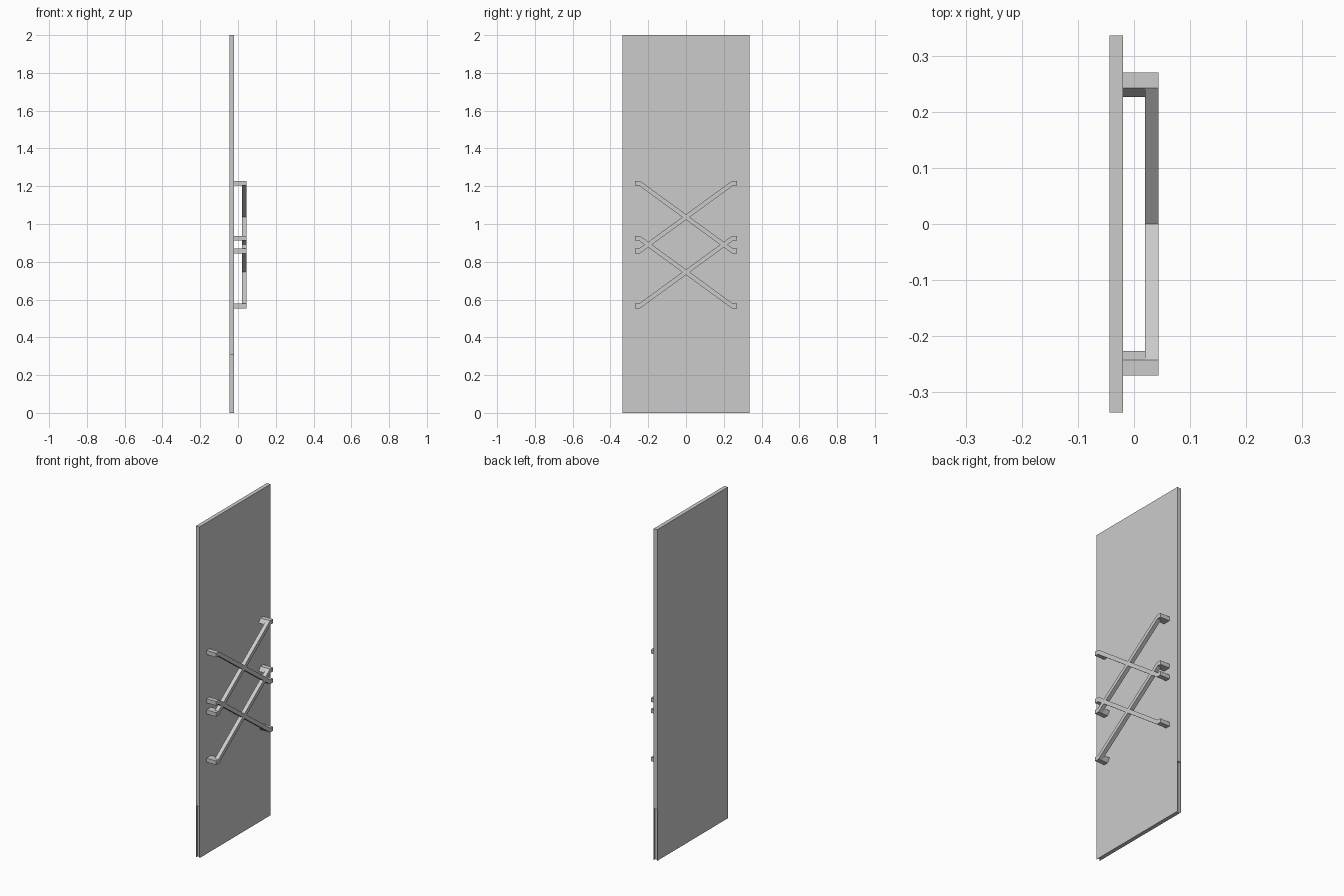
import bpy
import bmesh

cube = bpy.data.objects.get("Cube")
if cube:
    bpy.data.objects.remove(cube, do_unlink=True)

grey = bpy.data.materials.new("plain grey")
grey.use_nodes = True
grey.diffuse_color = (0.6, 0.6, 0.6, 1)
grey.node_tree.nodes["Principled BSDF"].inputs["Base Color"].default_value = (0.6, 0.6, 0.6, 1)


def extrude_profile(name, points, x0, x1):
    """Extrude a (y, z) outline along x."""
    bm = bmesh.new()
    face = bm.faces.new([bm.verts.new((x0, y, z)) for y, z in points])
    result = bmesh.ops.extrude_face_region(bm, geom=[face])
    moved = [v for v in result["geom"] if isinstance(v, bmesh.types.BMVert)]
    bmesh.ops.translate(bm, verts=moved, vec=(x1 - x0, 0, 0))
    bmesh.ops.recalc_face_normals(bm, faces=bm.faces)
    mesh = bpy.data.meshes.new(name)
    bm.to_mesh(mesh)
    bm.free()
    mesh.materials.append(grey)
    obj = bpy.data.objects.new(name, mesh)
    bpy.context.collection.objects.link(obj)
    return obj


# Door panel: a core with shallow recesses low on both edges, between thin skins
BACK, FRONT, HALF, SKIN = -0.044, -0.02, 0.337, 0.002
NOTCH, DEPTH = 0.31, 0.012
inner = HALF - DEPTH
core = [(-inner, 0), (inner, 0), (inner, NOTCH), (HALF, NOTCH),
        (HALF, 2), (-HALF, 2), (-HALF, NOTCH), (-inner, NOTCH)]
sheet = [(-HALF, 0), (HALF, 0), (HALF, 2), (-HALF, 2)]
extrude_profile("panel_core", core, BACK + SKIN, FRONT - SKIN)
extrude_profile("panel_outer_skin", sheet, FRONT - SKIN, FRONT)
extrude_profile("panel_inner_skin", sheet, BACK, BACK + SKIN)

# Crossed handles: each slanted bar has a foot at both ends reaching the panel
BAR = [(-0.243, 0.1915), (0.249, -0.167), (0.243, -0.1915), (-0.249, 0.167)]
FOOT = [(-0.271, 0.1915), (-0.243, 0.1915), (-0.227, 0.167), (-0.271, 0.167)]


def place(points, side, centre, turn=1):
    return [(y * side * turn, centre + z * turn) for y, z in points]


for level, centre in (("upper", 1.0365), ("lower", 0.745)):
    for label, side in (("rising", 1), ("falling", -1)):
        name = f"{level}_{label}"
        extrude_profile(name + "_bar", place(BAR, side, centre), 0.02, 0.044)
        for end, turn in (("top", 1), ("bottom", -1)):
            extrude_profile(f"{name}_{end}_foot",
                            place(FOOT, side, centre, turn), FRONT, 0.044)
